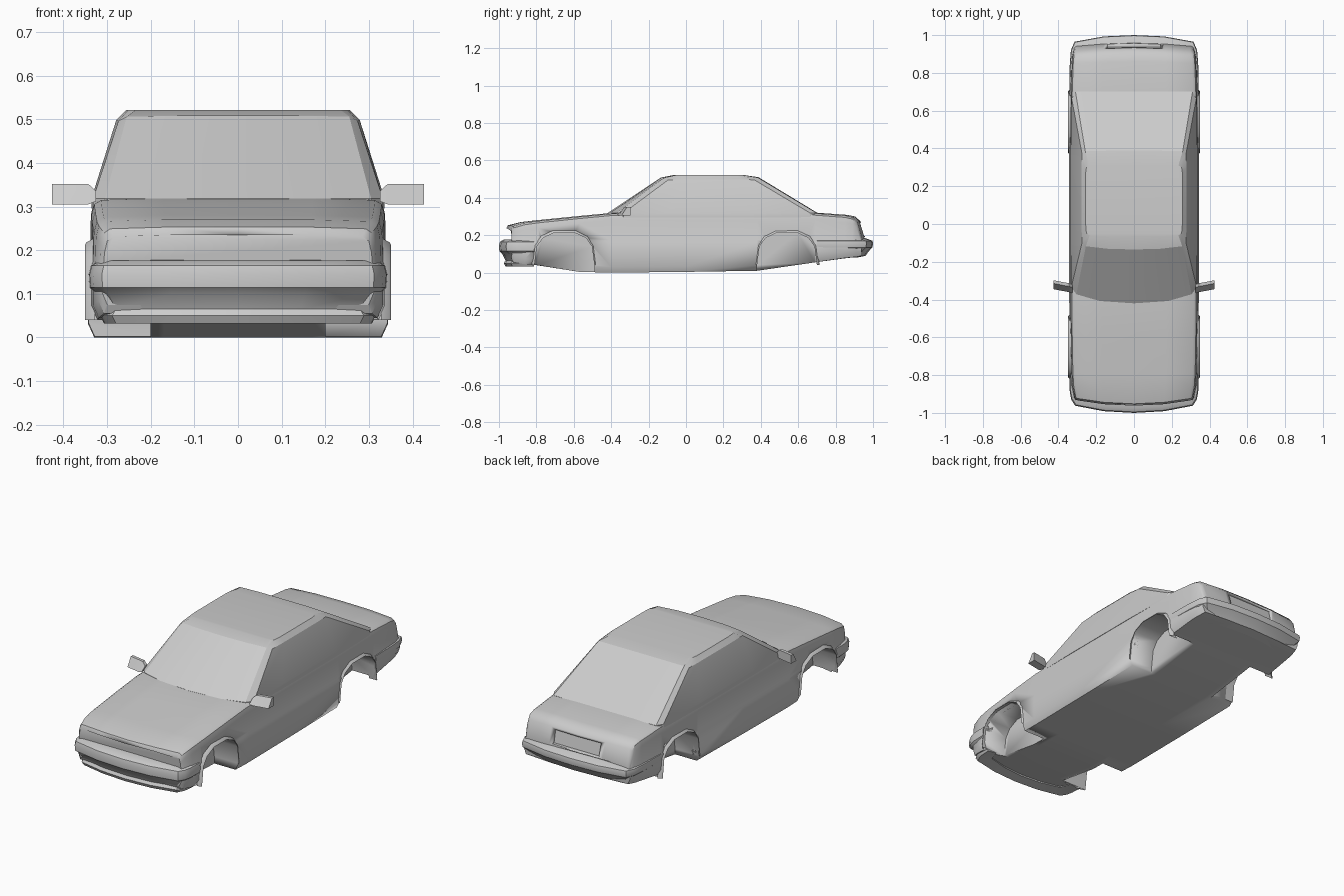
import bpy, bmesh, math


def finish(name, bm, angle=32):
    bmesh.ops.recalc_face_normals(bm, faces=bm.faces)
    me = bpy.data.meshes.new(name)
    bm.to_mesh(me)
    bm.free()
    ob = bpy.data.objects.new(name, me)
    bpy.context.collection.objects.link(ob)
    bpy.ops.object.select_all(action='DESELECT')
    ob.select_set(True)
    bpy.context.view_layer.objects.active = ob
    bpy.ops.object.shade_smooth_by_angle(angle=math.radians(angle))
    return ob


def loft(name, rings, closed=True, caps=True, angle=32):
    """Skin a list of rings that share one point count."""
    bm = bmesh.new()
    vs = [[bm.verts.new(p) for p in r] for r in rings]
    n = len(rings[0])
    for a, b in zip(vs, vs[1:]):
        for i in range(n if closed else n - 1):
            j = (i + 1) % n
            bm.faces.new((a[i], a[j], b[j], b[i]))
    if caps:
        bm.faces.new(vs[0])
        bm.faces.new(vs[-1])
    return finish(name, bm, angle)


def mirrored(half):
    """Half ring running centre to centre -> full ring."""
    return half + [(-x, y, z) for x, y, z in reversed(half[1:-1])]


def prism(name, outline, x0, x1):
    return loft(name, [[(x, y, z) for y, z in outline] for x in (x0, x1)])


# lower body: y, half width, bottom z, top z, bow of the section in plan
stations = [
    (-0.962, 0.312, 0.075, 0.235, 0.035),
    (-0.952, 0.320, 0.055, 0.253, 0.035),
    (-0.885, 0.332, 0.045, 0.270, 0.025),
    (-0.80, 0.337, 0.040, 0.280, 0.01),
    (-0.57, 0.341, 0.004, 0.303, 0),
    (-0.40, 0.343, 0.000, 0.319, 0),
    (0.00, 0.344, 0.004, 0.322, 0),
    (0.38, 0.344, 0.010, 0.322, 0),
    (0.69, 0.341, 0.055, 0.321, 0),
    (0.86, 0.335, 0.078, 0.309, -0.01),
    (0.905, 0.331, 0.082, 0.300, -0.015),
    (0.932, 0.326, 0.085, 0.275, -0.02),
    (0.958, 0.320, 0.090, 0.190, -0.02),
]
rings = []
for y, w, zb, zt, bow in stations:
    mid = min(0.168, zt - 0.06)
    sec = [(0, zb), (0.5 * w, zb), (0.96 * w, zb), (w, zb + 0.03), (w, mid - 0.006),
           (0.985 * w, mid + 0.006), (0.98 * w, zt - 0.04), (0.96 * w, zt - 0.014),
           (0.915 * w, zt - 0.004), (0.5 * w, zt), (0, zt)]
    rings.append(mirrored([(x, y + bow * (x / 0.33) ** 2, z) for x, z in sec]))
body = loft("lower_body", rings)

# wheel well and plate recess cutters
ARCH = [(-0.16, 0.04), (-0.147, 0.14), (-0.115, 0.185), (-0.055, 0.213),
        (0.055, 0.213), (0.115, 0.185), (0.147, 0.14), (0.16, 0.04)]
WHEELS = {"front": -0.65, "rear": 0.54}
cutters = []
for c in WHEELS.values():
    outline = [(c - 0.16, -0.1)] + [(c + a, z) for a, z in ARCH] + [(c + 0.16, -0.1)]
    for s in (1, -1):
        cutters.append(prism("well_cutter", outline, s * 0.2, s * 0.45))
cutters.append(prism("plate_cutter", [(0.922, 0.265), (0.937, 0.195), (1.05, 0.195), (1.05, 0.265)],
                     -0.14, 0.14))
for cut in cutters:
    cut.hide_render = True
    m = body.modifiers.new("cut", 'BOOLEAN')
    m.operation = 'DIFFERENCE'
    m.solver = 'EXACT'
    m.object = cut
    bpy.context.view_layer.objects.active = body
    bpy.ops.object.modifier_move_to_index(modifier=m.name, index=0)
    bpy.ops.object.modifier_apply(modifier=m.name)
    bpy.data.objects.remove(cut)

# arch lips
for label, c in WHEELS.items():
    for s, side in ((1, "left"), (-1, "right")):
        strips = [[(s * x, c + a * k, 0.04 + (z - 0.04) * k) for a, z in ARCH]
                  for x, k in ((0.30, 1.0), (0.35, 1.0), (0.347, 1.03), (0.328, 1.09))]
        loft(f"{label}_{side}_arch_lip", strips, closed=False, caps=False)


# cabin: stacked plan rings from sill to roof
def plan(pts):
    return mirrored(list(pts))


base = [(0, -0.42), (0.18, -0.408), (0.305, -0.372), (0.332, -0.335),
        (0.336, -0.1), (0.336, 0.36), (0.33, 0.665), (0.31, 0.70), (0.16, 0.705), (0, 0.705)]
top = [(0, -0.135), (0.14, -0.131), (0.255, -0.118), (0.274, -0.095),
       (0.279, 0.0), (0.279, 0.30), (0.274, 0.365), (0.258, 0.385), (0.14, 0.388), (0, 0.388)]
edge_z = [0.508, 0.508, 0.506, 0.496, 0.498, 0.498, 0.496, 0.508, 0.51, 0.51]
roof = [(0, -0.07), (0.13, -0.067), (0.235, -0.06), (0.252, -0.05),
        (0.256, 0.0), (0.256, 0.27), (0.252, 0.30), (0.235, 0.31), (0.13, 0.315), (0, 0.315)]
loft("cabin", [plan((x, y, 0.295) for x, y in base),
               plan((x, y, 0.318) for x, y in base),
               plan((x, y, z) for (x, y), z in zip(top, edge_z)),
               plan((x, y, 0.521) for x, y in roof)], angle=22)


# bumpers: profile (inset, z) swept around the plan path
def bumper(name, path, profile):
    full = path + [(-x, y) for x, y in reversed(path[:-1])]
    sgn = 1 if path[-1][1] > 0 else -1
    rs = []
    for x, y in full:
        t = min(1, abs(y - path[0][1] * 1.0) / 0.1)
        rs.append([(x * (1 - i / 0.34), y - sgn * i * t, z) for i, z in profile])
    loft(name, rs)


bumper("front_bumper",
       [(0.342, -0.812), (0.340, -0.89), (0.332, -0.93), (0.312, -0.962), (0.16, -0.991), (0, -1.0)],
       [(0.07, 0.178), (0.025, 0.176), (0.005, 0.165), (0, 0.145), (0.002, 0.115), (0.018, 0.100),
        (0.035, 0.065), (0.026, 0.050), (0.035, 0.032), (0.09, 0.040)])
bumper("rear_bumper",
       [(0.343, 0.70), (0.340, 0.85), (0.334, 0.92), (0.315, 0.965), (0.16, 0.993), (0, 1.0)],
       [(0.07, 0.188), (0.04, 0.184), (0.003, 0.170), (0, 0.155), (0.003, 0.135), (0.025, 0.112),
        (0.04, 0.09), (0.09, 0.080)])

# door mirrors
for s, side in ((1, "left"), (-1, "right")):
    rs = []
    for x, dy, z0, z1 in ((0.325, -0.022, 0.312, 0.335), (0.343, -0.016, 0.305, 0.352),
                          (0.426, 0.0, 0.305, 0.352)):
        rs.append([(s * x, -0.345 + dy, z0), (s * x, -0.298 + dy, z0),
                   (s * x, -0.298 + dy, z1), (s * x, -0.315 + dy, z1)])
    loft(f"{side}_door_mirror", rs)
